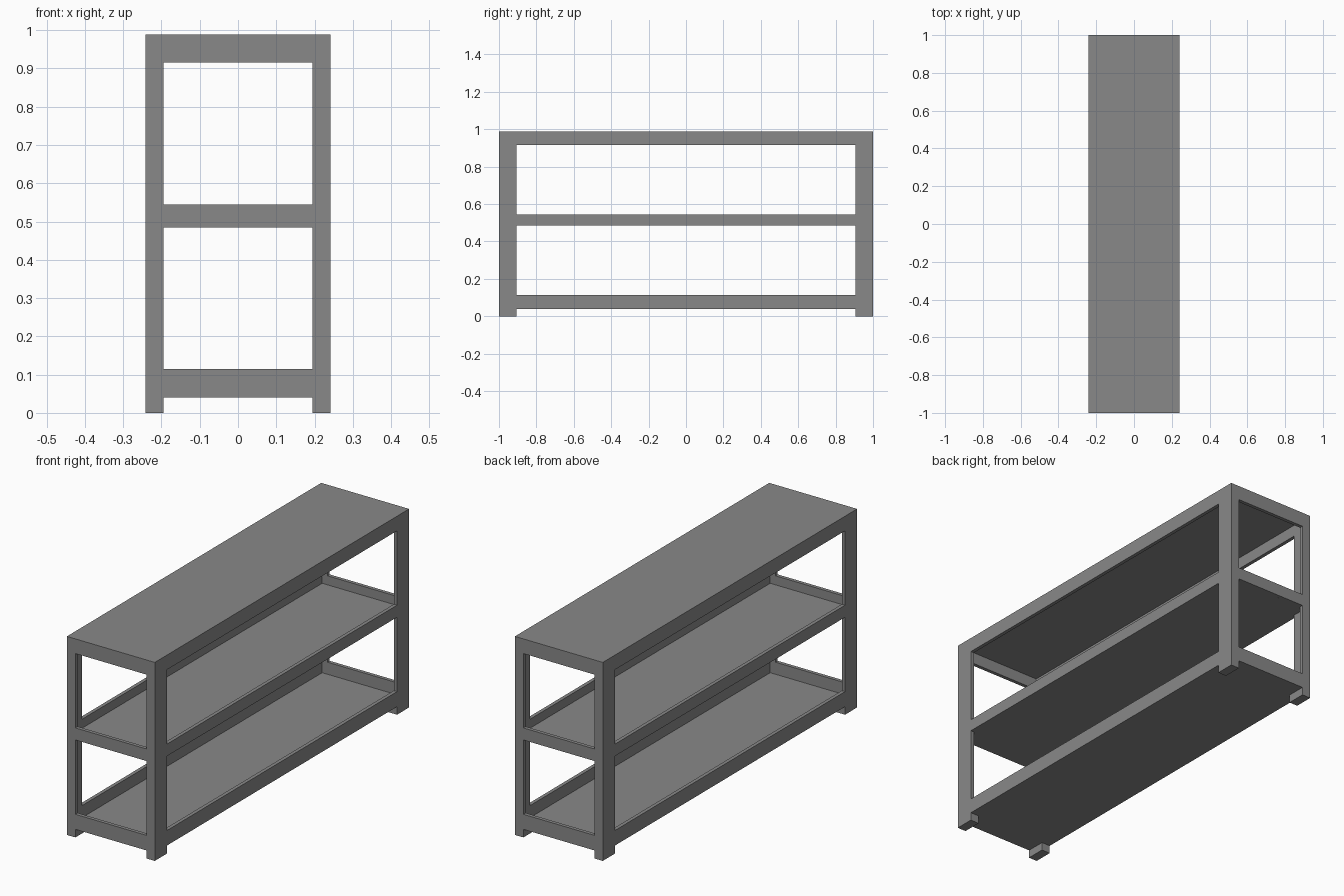
import bpy
import bmesh

cube = bpy.data.objects.get("Cube")
if cube:
    bpy.data.objects.remove(cube, do_unlink=True)

# Overall half sizes, opening half sizes, sheet thickness
X, Y, H = 0.242, 1.0, 0.988
IX, IY = 0.195, 0.905
T = 0.018
PANEL = 0.015
COVER = H - PANEL
FOOT = 0.04

grey = bpy.data.materials.new("grey_metal")
grey.use_nodes = True
grey.diffuse_color = (0.25, 0.25, 0.25, 1)
grey.node_tree.nodes["Principled BSDF"].inputs["Base Color"].default_value = grey.diffuse_color


def prism(name, outline, z0, z1):
    """Extrude a flat outline from z0 up to z1."""
    bm = bmesh.new()
    face = bm.faces.new([bm.verts.new((x, y, z0)) for x, y in outline])
    top = bmesh.ops.extrude_face_region(bm, geom=[face])["geom"]
    for v in top:
        if isinstance(v, bmesh.types.BMVert):
            v.co.z = z1
    bmesh.ops.recalc_face_normals(bm, faces=bm.faces)
    mesh = bpy.data.meshes.new(name)
    bm.to_mesh(mesh)
    bm.free()
    mesh.materials.append(grey)
    obj = bpy.data.objects.new(name, mesh)
    bpy.context.collection.objects.link(obj)
    return obj


def box(name, x0, x1, y0, y1, z0, z1):
    return prism(name, [(x0, y0), (x1, y0), (x1, y1), (x0, y1)], z0, z1)


# Angle-section corner posts with filled feet
for sx, side in ((-1, "right"), (1, "left")):
    for sy, end in ((-1, "front"), (1, "back")):
        angle = [(X, Y), (IX, Y), (IX, Y - T), (X - T, Y - T), (X - T, IY), (X, IY)]
        prism(f"{end}_{side}_post", [(sx * x, sy * y) for x, y in angle], 0, COVER)
        box(f"{end}_{side}_foot", sx * IX, sx * (X - T), sy * IY, sy * (Y - T), 0, FOOT)

# Rails around each level
levels = {"bottom": (FOOT, 0.115), "middle": (0.485, 0.545), "top": (0.915, COVER)}
for level, (z0, z1) in levels.items():
    for s, side, end in ((-1, "right", "front"), (1, "left", "back")):
        box(f"{level}_{side}_rail", s * (X - T), s * X, -IY, IY, z0, z1)
        box(f"{level}_{end}_rail", -IX, IX, s * (Y - T), s * Y, z0, z1)

# Recessed shelves and full-size top cover
for level in ("bottom", "middle"):
    z = levels[level][0]
    box(f"{level}_shelf", T - X, X - T, T - Y, Y - T, z, z + PANEL)
box("top_cover", -X, X, -Y, Y, COVER, H)
